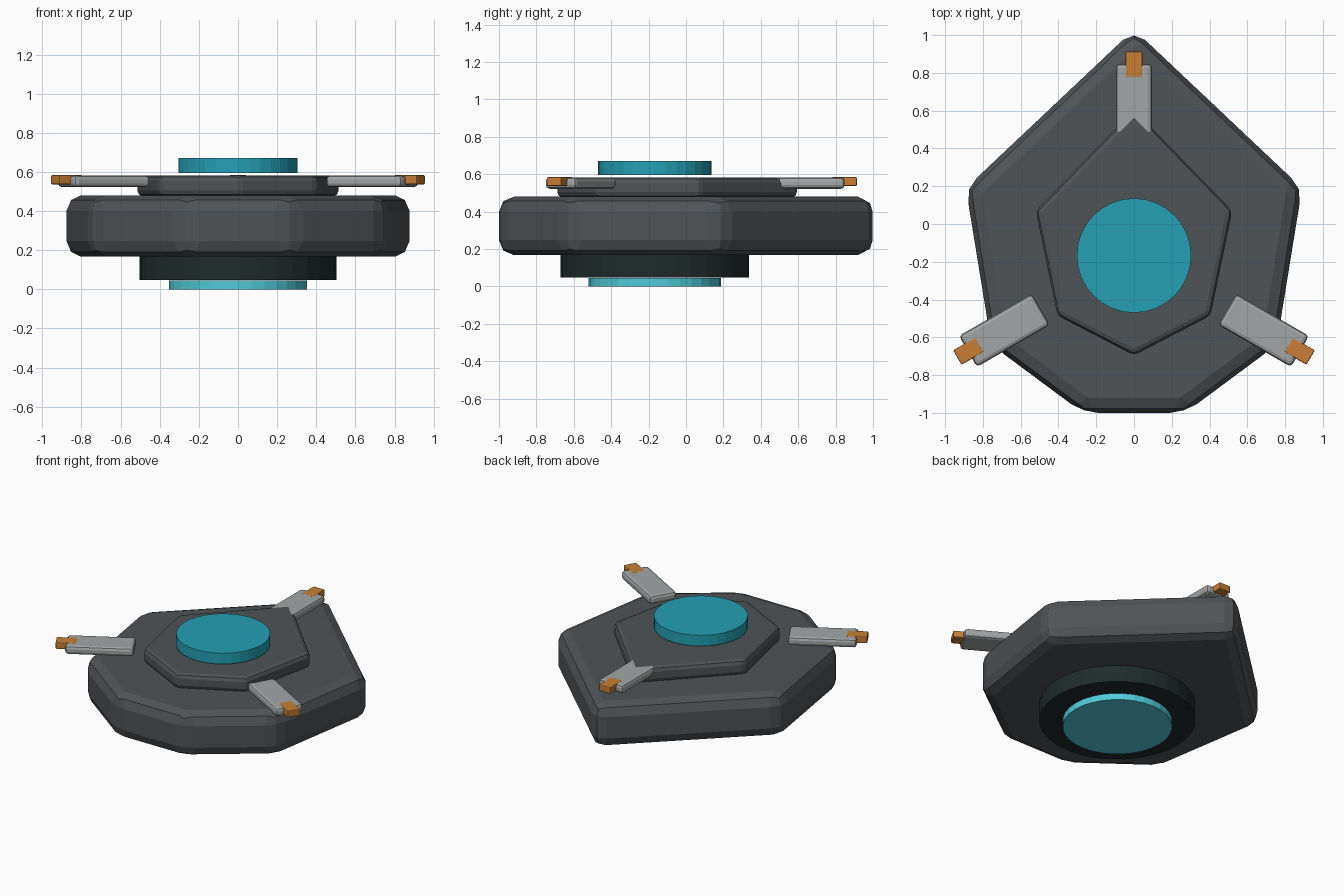
import bpy, bmesh, math
from mathutils import Matrix, Vector

if "Cube" in bpy.data.objects:
    bpy.data.objects.remove(bpy.data.objects["Cube"])

HUB_Y = -0.167  # centre of discs and arm circle


def material(name, rgb):
    m = bpy.data.materials.new(name)
    m.diffuse_color = (*rgb, 1.0)
    m.use_nodes = True
    m.node_tree.nodes["Principled BSDF"].inputs["Base Color"].default_value = m.diffuse_color
    return m


hull_grey = material("hull grey", (0.080, 0.087, 0.095))
arm_grey = material("light grey", (0.36, 0.38, 0.38))
tip_orange = material("orange", (0.58, 0.21, 0.035))
base_black = material("near black", (0.014, 0.024, 0.025))
top_teal = material("teal", (0.018, 0.35, 0.46))
glow_cyan = material("bright cyan", (0.08, 0.60, 0.70))


def finish(bm, name, mat, bevel=0.0, segments=2):
    if bevel:
        bmesh.ops.bevel(bm, geom=bm.edges[:], offset=bevel, segments=segments,
                        profile=0.5, affect='EDGES', clamp_overlap=True)
    bmesh.ops.recalc_face_normals(bm, faces=bm.faces[:])
    me = bpy.data.meshes.new(name)
    bm.to_mesh(me)
    bm.free()
    me.materials.append(mat)
    ob = bpy.data.objects.new(name, me)
    bpy.context.collection.objects.link(ob)
    return ob


def slab(name, half, z0, z1, mat, bevel):
    """Bevelled prism from the right half of an outline, mirrored in x."""
    outline = half + [(-x, y) for x, y in reversed(half) if x > 0]
    bm = bmesh.new()
    face = bm.faces.new([bm.verts.new((x, y, z0)) for x, y in outline])
    ext = bmesh.ops.extrude_face_region(bm, geom=[face])
    top = [v for v in ext["geom"] if isinstance(v, bmesh.types.BMVert)]
    bmesh.ops.translate(bm, verts=top, vec=(0, 0, z1 - z0))
    return finish(bm, name, mat, bevel)


def disc(name, radius, z0, z1, mat):
    bm = bmesh.new()
    bmesh.ops.create_cone(bm, cap_ends=True, segments=32, radius1=radius,
                          radius2=radius, depth=z1 - z0,
                          matrix=Matrix.Translation((0, HUB_Y, (z0 + z1) / 2)))
    return finish(bm, name, mat)


def radial_box(name, angle, r0, r1, width, z0, z1, mat, bevel):
    """Bevelled box pointing outwards from the hub."""
    m = (Matrix.Translation((0, HUB_Y, 0)) @ Matrix.Rotation(angle, 4, 'Z')
         @ Matrix.Translation(((r0 + r1) / 2, 0, (z0 + z1) / 2))
         @ Matrix.Diagonal((r1 - r0, width, z1 - z0, 1)))
    bm = bmesh.new()
    bmesh.ops.create_cube(bm, size=1, matrix=m)
    return finish(bm, name, mat, bevel)


# main hull and raised deck
slab("hull", [(0, 1.03), (0.89, 0.19), (0.755, -0.64), (0.27, -1.0)][::-1],
     0.168, 0.48, hull_grey, 0.08)
# the deck's outline has points on the centre line, front and back
slab("deck", [(0, -0.695), (0.405, -0.485), (0.52, 0.07), (0, 0.605)],
     0.475, 0.583, hull_grey, 0.03)

# stacked discs
disc("base_ring", 0.503, 0.048, 0.25, base_black)
disc("bottom_disc", 0.353, 0.0, 0.046, glow_cyan)
disc("top_disc", 0.303, 0.595, 0.672, top_teal)

# three arms with tips
for i, label in enumerate(("rear", "left", "right")):
    a = math.radians(90 + 120 * i)
    radial_box(label + "_arm", a, 0.57, 1.015, 0.19, 0.522, 0.5825, arm_grey, 0.02)
    radial_box(label + "_arm_tip", a, 0.945, 1.08, 0.088, 0.537, 0.5845, tip_orange, 0.006)
